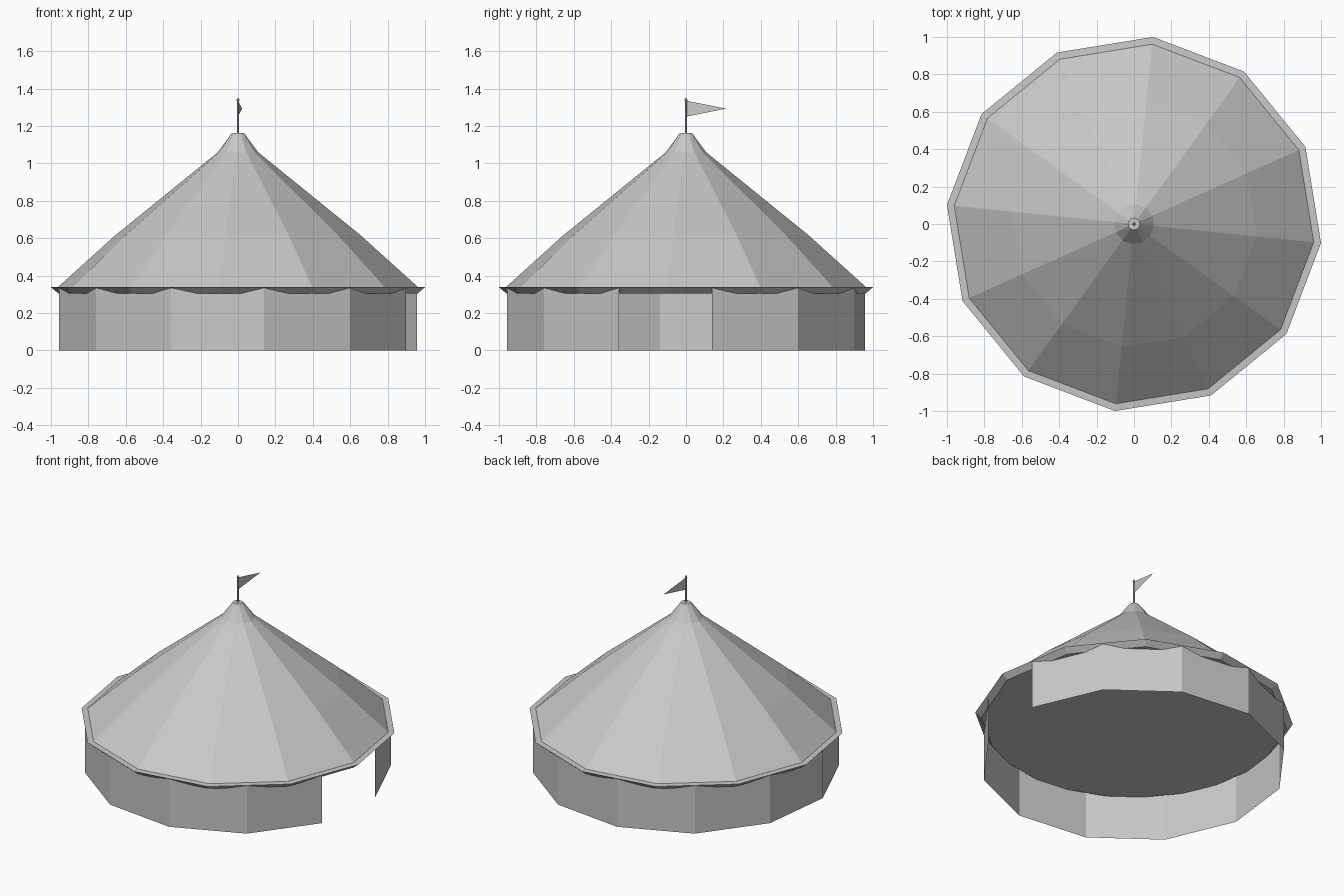
import bpy, bmesh, math

cube = bpy.data.objects.get("Cube")
if cube:
    bpy.data.objects.remove(cube, do_unlink=True)

SIDES = 12
ROOF_TURN = math.radians(-5.8)
WALL_TURN = math.radians(8.3)

canvas = bpy.data.materials.new("canvas_grey")
canvas.use_nodes = True
GREY = (0.58, 0.58, 0.58, 1)
canvas.diffuse_color = GREY
canvas.node_tree.nodes["Principled BSDF"].inputs["Base Color"].default_value = GREY


def finish(name, bm):
    mesh = bpy.data.meshes.new(name)
    bm.to_mesh(mesh)
    bm.free()
    mesh.materials.append(canvas)
    obj = bpy.data.objects.new(name, mesh)
    bpy.context.collection.objects.link(obj)
    return obj


def ring(bm, radius, z, sides, turn):
    step = math.tau / sides
    return [bm.verts.new((radius * math.cos(turn + i * step),
                          radius * math.sin(turn + i * step), z))
            for i in range(sides)]


def lathe(name, profile, sides, turn=0, capped=True, skip=()):
    """Join rings of (radius, z), listed bottom to top, leaving out skipped sides."""
    bm = bmesh.new()
    rings = [ring(bm, r, z, sides, turn) for r, z in profile]
    for low, high in zip(rings, rings[1:]):
        for i in range(sides):
            if i not in skip:
                j = (i + 1) % sides
                bm.faces.new((low[i], low[j], high[j], high[i]))
    if capped:
        bm.faces.new(rings[0][::-1])
        bm.faces.new(rings[-1])
    return finish(name, bm)


# Roof: flat underside, sloped eave, narrow ledge, two-pitch cone and steep crown
lathe("roof", [(0.966, 0.305), (1.005, 0.338), (0.966, 0.34), (0.66, 0.615),
               (0.108, 1.06), (0.032, 1.163)], SIDES, ROOF_TURN)

# Thin canvas wall with one side left open as the doorway
lathe("wall", [(0.967, 0), (0.967, 0.335)], SIDES, WALL_TURN,
      capped=False, skip=(SIDES - 1,))

# Flagpole and its pointed finial
lathe("flagpole", [(0.005, 1.15), (0.005, 1.335)], 8)
lathe("finial", [(0.004, 1.328), (0.009, 1.337), (0.002, 1.35)], 8)

# Pennant
bm = bmesh.new()
reach = 0.216
tip = (-reach * math.sin(ROOF_TURN), reach * math.cos(ROOF_TURN), 1.293)
bm.faces.new([bm.verts.new(p) for p in ((0, 0, 1.25), tip, (0, 0, 1.335))])
finish("pennant", bm)
